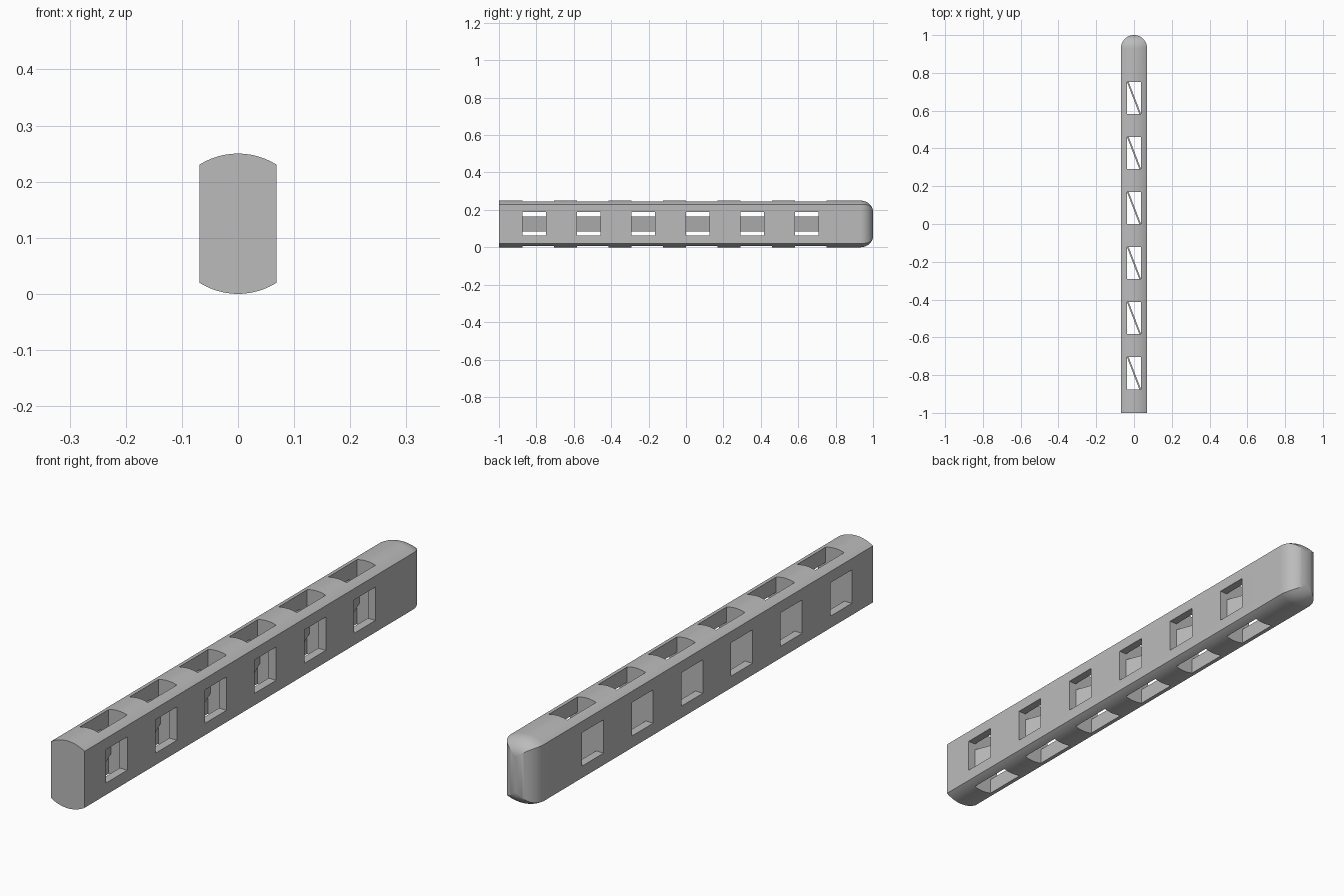
import bpy, bmesh, math

cube = bpy.data.objects.get("Cube")
if cube:
    bpy.data.objects.remove(cube, do_unlink=True)

HALF_W, HEIGHT, CROWN = 0.069, 0.25, 0.02
NOSE_DROP = 0.06
COUNT, PITCH, START = 6, 0.2915, -0.875
SLOT_LEN, SLOT_HALF, WINDOW_LEN = 0.17, 0.038, 0.126
COLS, STEPS = 20, 14

grey = bpy.data.materials.new("satin_grey")
grey.use_nodes = True
grey.diffuse_color = (0.5, 0.5, 0.5, 1)
grey.node_tree.nodes["Principled BSDF"].inputs["Base Color"].default_value = (0.5, 0.5, 0.5, 1)


def finish(bm, name):
    bmesh.ops.recalc_face_normals(bm, faces=bm.faces)
    mesh = bpy.data.meshes.new(name)
    bm.to_mesh(mesh)
    bm.free()
    obj = bpy.data.objects.new(name, mesh)
    bpy.context.collection.objects.link(obj)
    mesh.materials.append(grey)
    return obj


def prism(bm, outline, z0, z1):
    """Upright prism over an xy outline."""
    low = [bm.verts.new((x, y, z0)) for x, y in outline]
    high = [bm.verts.new((x, y, z1)) for x, y in outline]
    bm.faces.new(low[::-1])
    bm.faces.new(high)
    n = len(outline)
    for i in range(n):
        j = (i + 1) % n
        bm.faces.new((low[i], low[j], high[j], high[i]))


def rect(x, y0, y1):
    return [(-x, y0), (x, y0), (x, y1), (-x, y1)]


# Crowned cross-section, arc through the two shoulders and the crown
arc_r = (HALF_W ** 2 + CROWN ** 2) / (2 * CROWN)


def section(width, y, drop):
    xs = [width * (2 * i / COLS - 1) for i in range(COLS + 1)]
    tops = [HEIGHT - drop - arc_r + math.sqrt(arc_r ** 2 - x * x) for x in xs]
    upper = [(x, y, z) for x, z in zip(xs, tops)]
    lower = [(x, y, HEIGHT - z) for x, z in zip(xs, tops)]
    return upper + lower[::-1]


# Body: straight beam with a rounded nose at the back
bm = bmesh.new()
rings = [section(HALF_W, -1, 0)]
for i in range(STEPS + 1):
    a = math.pi / 2 * i / STEPS
    width = HALF_W * math.cos(a) if i < STEPS else 0
    rings.append(section(width, 1 - HALF_W + HALF_W * math.sin(a),
                         NOSE_DROP * (1 - math.cos(a))))
rings = [[bm.verts.new(p) for p in ring] for ring in rings]
for r0, r1 in zip(rings, rings[1:]):
    for i in range(len(r0)):
        j = (i + 1) % len(r0)
        bm.faces.new((r0[i], r0[j], r1[j], r1[i]))
bm.faces.new(rings[0])
bmesh.ops.remove_doubles(bm, verts=bm.verts, dist=1e-5)
body = finish(bm, "cage_body")

# Cutters: vertical slots and cross windows
slots, windows, struts = bmesh.new(), bmesh.new(), bmesh.new()
for k in range(COUNT):
    y0 = START + k * PITCH
    y1 = y0 + SLOT_LEN
    prism(slots, rect(SLOT_HALF, y0, y1), -0.1, 0.4)
    prism(windows, rect(0.2, y0, y0 + WINDOW_LEN), 0.064, 0.188)
    # Thin diagonal strut across each slot
    t, e = 0.009, SLOT_HALF
    prism(struts, [(-e, y1 + 0.002), (t - e, y1 + 0.002),
                   (e, y0 - 0.002), (e - t, y0 - 0.002)], 0.084, 0.164)

bpy.context.view_layer.objects.active = body
for cutter in (finish(slots, "slot_cutter"), finish(windows, "window_cutter")):
    cutter.hide_render = True
    mod = body.modifiers.new("cut", "BOOLEAN")
    mod.operation, mod.solver, mod.object = "DIFFERENCE", "EXACT", cutter
    bpy.ops.object.modifier_apply(modifier=mod.name)
    bpy.data.objects.remove(cutter, do_unlink=True)

finish(struts, "diagonal_struts")

bpy.ops.object.select_all(action="DESELECT")
body.select_set(True)
bpy.ops.object.shade_smooth_by_angle(angle=math.radians(25))
